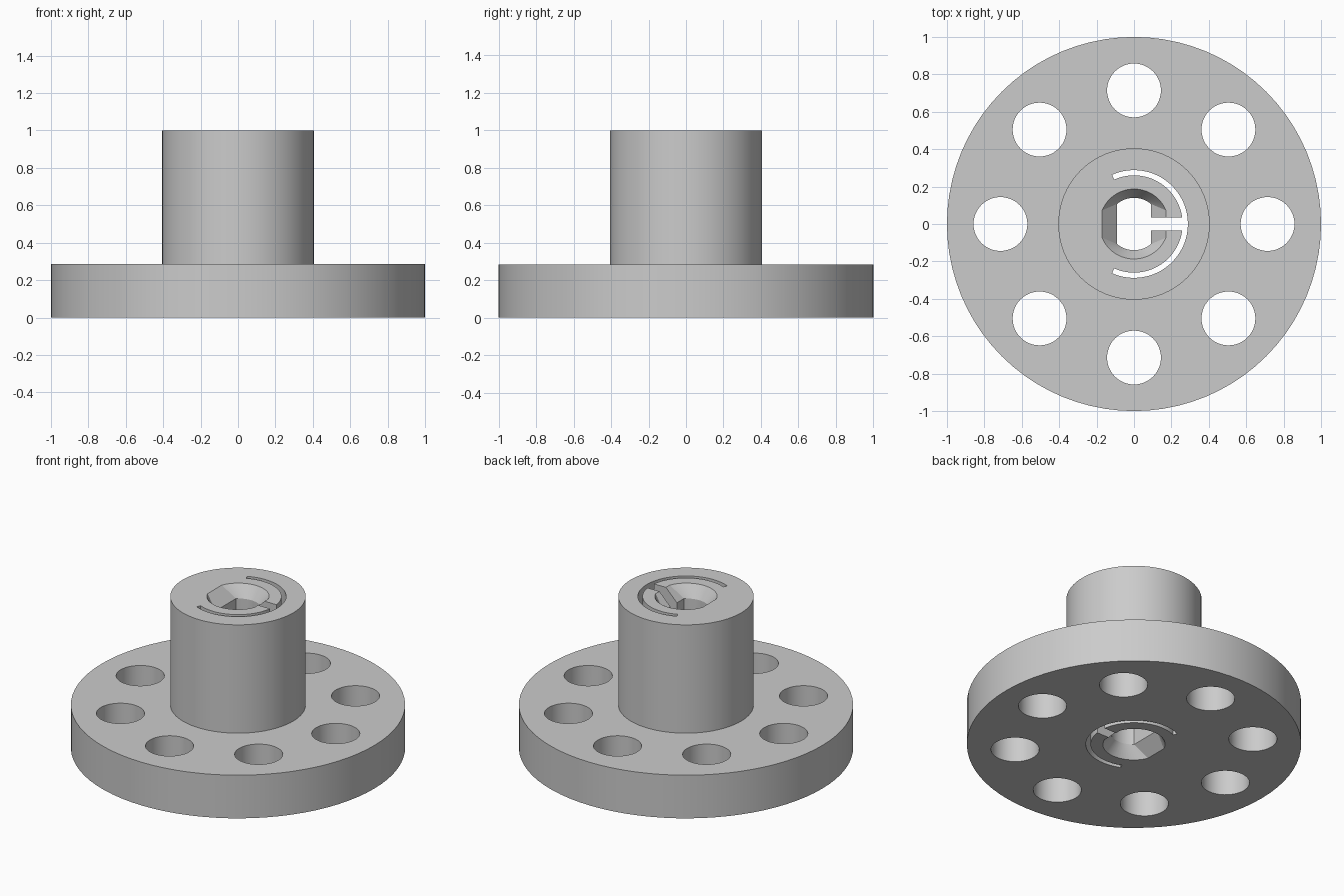
import bpy
import bmesh
from math import cos, sin, pi, acos, radians

old = bpy.data.objects.get("Cube")
if old:
    bpy.data.objects.remove(old, do_unlink=True)

grey = bpy.data.materials.new("plain_grey")
grey.use_nodes = True
COLOUR = (0.6, 0.6, 0.6, 1)
grey.diffuse_color = COLOUR
grey.node_tree.nodes["Principled BSDF"].inputs["Base Color"].default_value = COLOUR


def arc(radius, start, end, count, cx=0, cy=0):
    """Points on an arc, both ends included."""
    steps = [start + (end - start) * i / (count - 1) for i in range(count)]
    return [(cx + radius * cos(a), cy + radius * sin(a)) for a in steps]


def circle(radius, count, cx=0, cy=0):
    return arc(radius, 0, 2 * pi, count + 1, cx, cy)[:-1]


def loft(name, sections):
    """Closed solid through (outline, height) sections with equal point counts."""
    bm = bmesh.new()
    rings = [[bm.verts.new((x, y, z)) for x, y in pts] for pts, z in sections]
    for low, high in zip(rings, rings[1:]):
        for i in range(len(low)):
            j = (i + 1) % len(low)
            bm.faces.new((low[i], low[j], high[j], high[i]))
    bm.faces.new(rings[0][::-1])
    bm.faces.new(rings[-1])
    bmesh.ops.recalc_face_normals(bm, faces=bm.faces)
    mesh = bpy.data.meshes.new(name)
    bm.to_mesh(mesh)
    bm.free()
    obj = bpy.data.objects.new(name, mesh)
    bpy.context.collection.objects.link(obj)
    obj.data.materials.append(grey)
    return obj


def through(name, outline):
    return loft(name, [(outline, -0.02), (outline, 1.02)])


def double_flat(radius, flat):
    """Round outline with a flat on the left and right."""
    a = acos(flat / radius)
    return arc(radius, a, pi - a, 24) + arc(radius, pi + a, 2 * pi - a, 24)


# Flange and hub in one stepped solid
hub = loft("flanged_hub", [(circle(1, 80), 0), (circle(1, 80), 0.285),
                           (circle(0.405, 80), 0.285), (circle(0.405, 80), 1)])

# Ring of eight bolt holes
cutters = [through("bolt_hole_cutter",
                   circle(0.144, 48, 0.714 * cos(k * pi / 4), 0.714 * sin(k * pi / 4)))
           for k in range(8)]

# Double-flat bore with tapered mouths at both ends
mouth, neck = double_flat(0.193, 0.18), double_flat(0.14, 0.09)
cutters.append(loft("bore_cutter", [(mouth, -0.01), (neck, 0.08), (neck, 0.92), (mouth, 1.01)]))

# Spring slot: curved gap around the bore, and straight gap joining them
sweep = radians(114)
cutters.append(through("curved_slot_cutter",
                       arc(0.288, -sweep, sweep, 56) + arc(0.26, sweep, -sweep, 56)))
cutters.append(through("straight_slot_cutter",
                       [(0, -0.034), (0.274, -0.034), (0.274, 0.034), (0, 0.034)]))

bpy.context.view_layer.objects.active = hub
for cutter in cutters:
    mod = hub.modifiers.new("cut", "BOOLEAN")
    mod.operation, mod.solver, mod.object = "DIFFERENCE", "EXACT", cutter
    bpy.ops.object.modifier_apply(modifier=mod.name)
    bpy.data.objects.remove(cutter, do_unlink=True)

bpy.ops.object.select_all(action="DESELECT")
hub.select_set(True)
bpy.ops.object.shade_smooth_by_angle(angle=radians(25))
